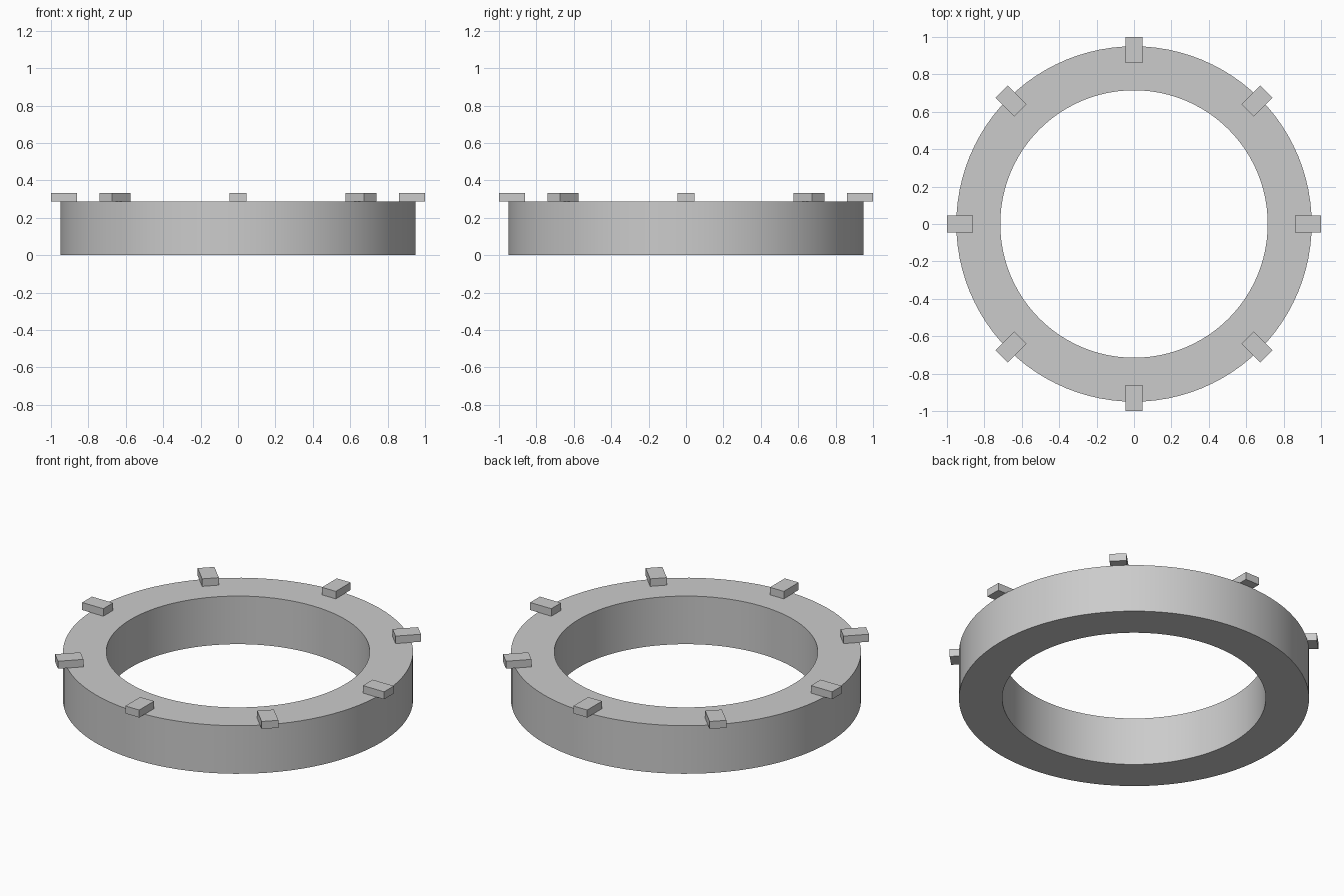
import bpy, bmesh, math
from mathutils import Matrix

if "Cube" in bpy.data.objects:
    bpy.data.objects.remove(bpy.data.objects["Cube"])

OUTER, INNER, HEIGHT = 0.95, 0.715, 0.288
SEGMENTS = 96

grey = bpy.data.materials.new("light_grey")
grey.diffuse_color = (0.6, 0.6, 0.6, 1)
grey.use_nodes = True
grey.node_tree.nodes["Principled BSDF"].inputs["Base Color"].default_value = grey.diffuse_color


def add_object(name, bm):
    bmesh.ops.recalc_face_normals(bm, faces=bm.faces)
    mesh = bpy.data.meshes.new(name)
    bm.to_mesh(mesh)
    bm.free()
    mesh.materials.append(grey)
    obj = bpy.data.objects.new(name, mesh)
    bpy.context.collection.objects.link(obj)
    return obj


# Ring: rectangular section revolved about z
bm = bmesh.new()
section = [(INNER, 0), (OUTER, 0), (OUTER, HEIGHT), (INNER, HEIGHT)]
verts = [bm.verts.new((r, 0, z)) for r, z in section]
edges = [bm.edges.new((verts[i], verts[(i + 1) % 4])) for i in range(4)]
bmesh.ops.spin(bm, geom=verts + edges, cent=(0, 0, 0), axis=(0, 0, 1),
               angle=math.tau, steps=SEGMENTS, use_merge=True)
bmesh.ops.remove_doubles(bm, verts=bm.verts, dist=1e-4)
ring = add_object("ring", bm)
bpy.context.view_layer.objects.active = ring
ring.select_set(True)
bpy.ops.object.shade_smooth_by_angle(angle=math.radians(30))

# Eight small blocks on the rim, overhanging the outer edge
for i in range(8):
    bm = bmesh.new()
    bmesh.ops.create_cube(bm, size=1, matrix=(
        Matrix.Rotation(i * math.tau / 8, 4, 'Z')
        @ Matrix.Translation((0.93, 0, HEIGHT + 0.0225))
        @ Matrix.Diagonal((0.14, 0.092, 0.045, 1))))
    add_object(f"rim_block_{i + 1}", bm)
